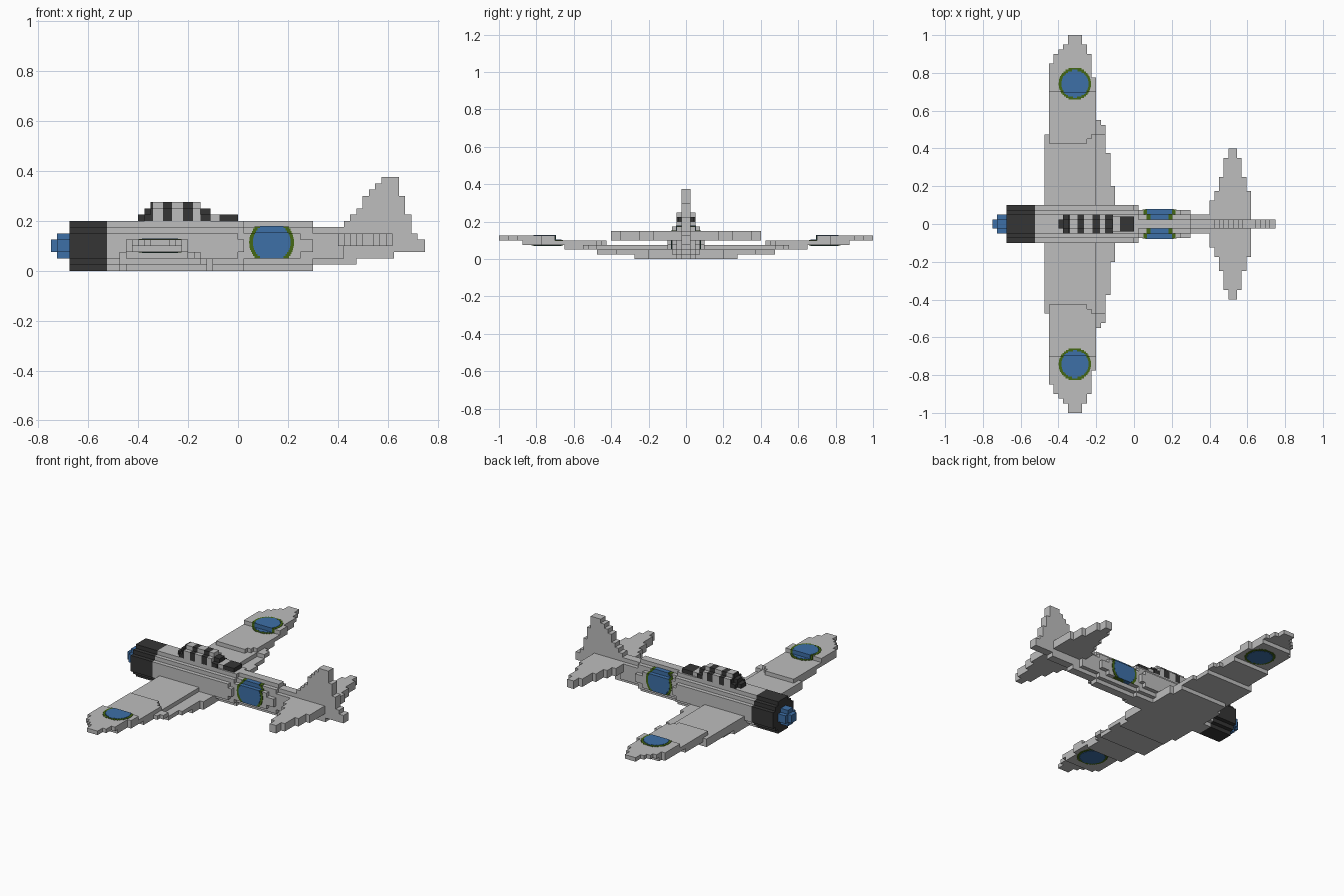
import bpy, bmesh, math
from mathutils import Vector

if "Cube" in bpy.data.objects:
    bpy.data.objects.remove(bpy.data.objects["Cube"], do_unlink=True)

V = 0.025  # block size


def material(name, rgb):
    m = bpy.data.materials.new(name)
    m.use_nodes = True
    m.diffuse_color = (*rgb, 1)
    m.node_tree.nodes["Principled BSDF"].inputs["Base Color"].default_value = (*rgb, 1)
    return m


GREY = material("light grey", (0.51, 0.51, 0.51))
DARK = material("charcoal", (0.036, 0.036, 0.036))
BLUE = material("blue", (0.047, 0.16, 0.39))
GREEN = material("dark green", (0.06, 0.14, 0.007))


def outline(bands):
    """Stepped outline from contiguous bands (t0, t1, low, high) as (t, s) points."""
    pts = []
    for t0, t1, lo, hi in bands:
        pts += [(t0, hi), (t1, hi)]
    for t0, t1, lo, hi in reversed(bands):
        pts += [(t1, lo), (t0, lo)]
    out = []
    for p in pts:
        if not out or (Vector(p) - Vector(out[-1])).length > 1e-5:
            out.append(p)
    return out


def prism(bm, pts, place, a, b):
    """Extrude a 2D outline from depth a to b; place(t, s, d) gives xyz."""
    lower = [bm.verts.new(place(t, s, a)) for t, s in pts]
    face = bm.faces.new(lower)
    ext = bmesh.ops.extrude_face_region(bm, geom=[face])
    shift = Vector(place(0, 0, b)) - Vector(place(0, 0, a))
    bmesh.ops.translate(bm, vec=shift,
                        verts=[g for g in ext["geom"] if isinstance(g, bmesh.types.BMVert)])


def box(bm, x0, x1, y0, y1, z0, z1):
    prism(bm, [(x0, y0), (x1, y0), (x1, y1), (x0, y1)], PLAN, z0, z1)


def finish(name, bm, mat):
    bmesh.ops.recalc_face_normals(bm, faces=bm.faces)
    me = bpy.data.meshes.new(name)
    bm.to_mesh(me)
    bm.free()
    me.materials.append(mat)
    ob = bpy.data.objects.new(name, me)
    bpy.context.collection.objects.link(ob)
    return ob


def PLAN(t, s, d): return (t, s, d)      # x, y outline, extruded up
def SPAN(t, s, d): return (s, t, d)      # bands along y, extruded up
def SECTION(t, s, d): return (d, s, t)   # bands along z, extruded along x
def SIDE(t, s, d): return (t, d, s)      # bands along x, extruded along y


def hull(name, sections, mat, base=0.0):
    """Sections: (x0, x1, half widths in blocks per row from base upwards)."""
    bm = bmesh.new()
    for x0, x1, rows in sections:
        bands = [(base + i * V, base + (i + 1) * V, -w * V, w * V)
                 for i, w in enumerate(rows) if w]
        prism(bm, outline(bands), SECTION, x0, x1)
    return finish(name, bm, mat)


# Body: round stepped sections getting smaller toward the tail
FULL = [2, 3, 4, 4, 4, 4, 3, 2]
MID = [1, 2, 3, 3, 3, 3, 2, 1]
hull("engine_cowl", [(-0.675, -0.525, FULL)], DARK)
hull("spinner", [(-0.75, -0.725, [0, 1, 1]),
                 (-0.725, -0.675, [1, 2, 2, 1])], BLUE, 0.05)
hull("fuselage", [
    (-0.525, 0.0, FULL),
    (0.0, 0.025, [2, 3, 3, 4, 4, 3, 3, 2]),
    (0.025, 0.25, MID),
    (0.25, 0.30, [1, 2, 2, 3, 3, 2, 2, 1]),
    (0.30, 0.425, [0, 1, 2, 2, 2, 2, 1]),
    (0.425, 0.475, [0, 1, 1, 1, 1, 1, 1]),
    (0.475, 0.625, [0, 0, 1, 1, 1, 1]),
    (0.625, 0.75, [0, 0, 0, 1, 1])], GREY)

# Canopy: dark panes between light frames
EDGES = [-0.40, -0.34, -0.30, -0.265, -0.22, -0.18, -0.15, -0.11, -0.075, 0.0]


def canopy_rows(x):
    if x < -0.375:
        return [1]
    if x < -0.35:
        return [2, 1]
    if x < -0.16:
        return [2, 2, 1]
    return [2, 1] if x < -0.1 else [1.6]


panes, frames = [], []
for i, (a, b) in enumerate(zip(EDGES, EDGES[1:])):
    cuts = [a] + [c for c in (-0.375, -0.35) if a < c < b] + [b]
    for c, d in zip(cuts, cuts[1:]):
        (frames if i % 2 else panes).append((c, d, canopy_rows((c + d) / 2)))
hull("canopy_panes", panes, DARK, 0.2)
hull("canopy_frames", frames, GREY, 0.2)


# Wing: stacked plates rising toward the tips; bands are (y0, y1, x0, x1)
def mirrored(bands):
    return [(-b, -a, lo, hi) for a, b, lo, hi in reversed(bands)]


INNER = [
    (0.000, [(0, .2, -.475, -.1), (.2, .275, -.45, -.125)]),
    (0.025, [(0, .2, -.475, -.1), (.2, .375, -.475, -.125), (.375, .475, -.475, -.15)]),
    (0.050, [(0, .475, -.475, -.2), (.475, .525, -.45, -.15),
             (.525, .55, -.45, -.175), (.55, .65, -.45, -.2)]),
]
OUTER = [
    (0.075, [(.425, .45, -.45, -.25), (.45, .475, -.45, -.225), (.475, .775, -.45, -.2),
             (.775, .85, -.45, -.225), (.85, .875, -.425, -.225)]),
    (0.100, [(.7, .775, -.45, -.2), (.775, .85, -.45, -.225), (.85, .9, -.425, -.225),
             (.9, .925, -.4, -.25), (.925, .95, -.375, -.25), (.95, 1.0, -.35, -.275)]),
]
bm = bmesh.new()
for z, bands in INNER:
    prism(bm, outline(mirrored(bands) + bands), SPAN, z, z + V)
for z, bands in OUTER:
    for half in (bands, mirrored(bands)):
        prism(bm, outline(half), SPAN, z, z + V)
finish("wing", bm, GREY)

# Tailplane
tail = [(0, .05, .35, .62), (.05, .125, .4, .62), (.125, .175, .425, .62),
        (.175, .25, .45, .595), (.25, .35, .475, .57), (.35, .4, .5, .545)]
bm = bmesh.new()
prism(bm, outline(mirrored(tail) + tail), SPAN, 0.1, 0.15)
finish("tailplane", bm, GREY)

# Tail fin: upright stepped columns (x0, x1, z0, z1)
tops = [.2, .225, .25, .3, .325, .35]
fin = [(.425 + i * V, .45 + i * V, .1, t) for i, t in enumerate(tops)]
fin += [(.575, .645, .1, .375), (.645, .67, .1, .3), (.67, .695, .1, .225),
        (.695, .72, .1, .15)]
bm = bmesh.new()
prism(bm, outline(fin), SIDE, -V, V)
finish("tail_fin", bm, GREY)

# Round markings, cut into fine strips that hug the stepped surfaces
F = V / 3


def chord(r, d):
    return math.sqrt(max(r * r - d * d, 0))


def wing_marking(name, r, mat, lift):
    bm = bmesh.new()
    for side in (-1, 1):
        for i in range(-11, 11):
            y = 0.7 + (i + 5.5) * F
            w = chord(r, y - 0.742)
            if w > 0.01:
                top = 0.125 if y > 0.7 else 0.1
                grow = F / 2 + (lift if abs(y - 0.7) < F else 0)
                box(bm, -.313 - w, -.313 + w, side * y - grow, side * y + grow,
                    0.075 - lift, top + lift)
    finish(name, bm, mat)


def body_marking(name, r, mat, lift):
    bm = bmesh.new()
    for i in range(15):
        z = 0.05 + (i + 0.5) * F
        w = chord(r, z - 0.1125)
        half = MID[int(z / V)] * V + lift
        box(bm, .135 - w, .135 + w, -half, half, z - F / 2, z + F / 2 + lift)
    finish(name, bm, mat)


for make, label, r_out, r_in in ((wing_marking, "wing", .086, .072),
                                 (body_marking, "fuselage", .09, .075)):
    make(label + "_marking_ring", r_out, GREEN, 0.002)
    make(label + "_marking_disc", r_in, BLUE, 0.004)
